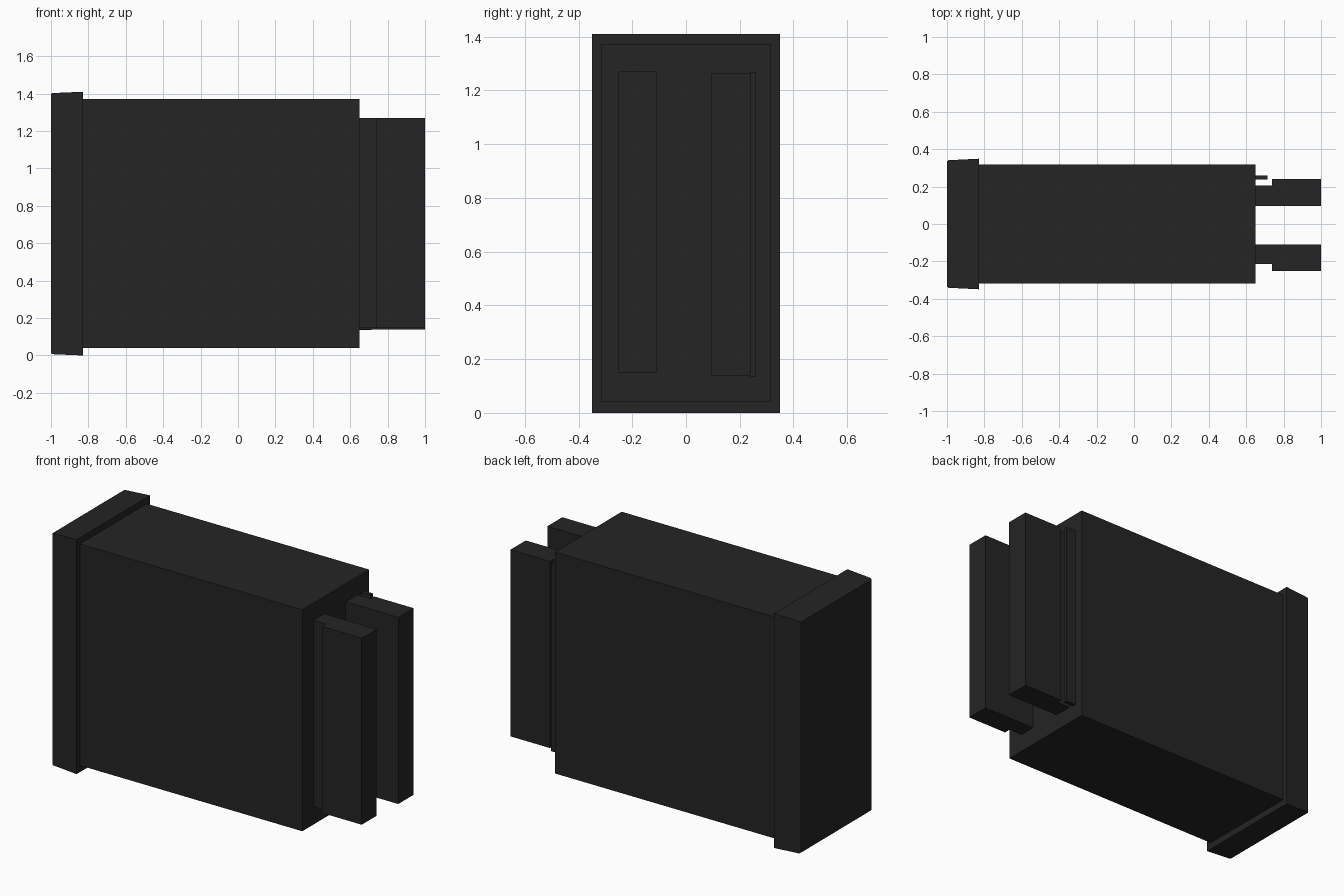
import bpy, bmesh

if "Cube" in bpy.data.objects:
    bpy.data.objects.remove(bpy.data.objects["Cube"])

mat = bpy.data.materials.new("black_plastic")
mat.diffuse_color = (0.018, 0.018, 0.018, 1)
mat.use_nodes = True
mat.node_tree.nodes["Principled BSDF"].inputs["Base Color"].default_value = mat.diffuse_color


def finish(name, bm):
    bmesh.ops.recalc_face_normals(bm, faces=bm.faces)
    me = bpy.data.meshes.new(name)
    bm.to_mesh(me)
    bm.free()
    me.materials.append(mat)
    ob = bpy.data.objects.new(name, me)
    bpy.context.collection.objects.link(ob)
    return ob


def box(name, x, y, z):
    bm = bmesh.new()
    bmesh.ops.create_cube(bm, size=1)
    for v in bm.verts:
        v.co = [r[0] if c < 0 else r[1] for c, r in zip(v.co, (x, y, z))]
    return finish(name, bm)


def extrude_plan(name, pts, z0, z1):
    """Extrude an outline in the xy plane from z0 to z1."""
    bm = bmesh.new()
    face = bm.faces.new([bm.verts.new((x, y, z0)) for x, y in pts])
    new = bmesh.ops.extrude_face_region(bm, geom=[face])["geom"]
    for v in new:
        if isinstance(v, bmesh.types.BMVert):
            v.co.z = z1
    return finish(name, bm)


def loft_bezel(name, sections, zc):
    """Stack rectangular sections (x, half width, half height) along x."""
    bm = bmesh.new()
    rings = [[bm.verts.new((x, sy * w, zc + sz * h))
              for sy, sz in ((-1, -1), (1, -1), (1, 1), (-1, 1))]
             for x, w, h in sections]
    for a, b in zip(rings, rings[1:]):
        for i in range(4):
            j = (i + 1) % 4
            bm.faces.new((a[i], a[j], b[j], b[i]))
    bm.faces.new(rings[0])
    bm.faces.new(rings[-1])
    return finish(name, bm)


# Main housing
box("housing", (-0.84, 0.65), (-0.317, 0.317), (0.04, 1.372))

# Front bezel: slightly flared towards the housing, small front chamfer
loft_bezel("front_bezel", [(-1.0, 0.335, 0.693), (-0.992, 0.341, 0.698),
                           (-0.83, 0.349, 0.705)], 0.705)

# Rear terminal blocks: narrow neck with an outward step
for name, side, inner, neck, outer, z0, z1 in (
        ("terminal_block_left", 1, 0.095, 0.207, 0.24, 0.14, 1.263),
        ("terminal_block_right", -1, 0.11, 0.213, 0.252, 0.148, 1.27)):
    outline = [(0.64, inner), (1.0, inner), (1.0, outer),
               (0.737, outer), (0.737, neck), (0.64, neck)]
    extrude_plan(name, [(x, side * y) for x, y in outline], z0, z1)

# Thin guide rib beside the left block
box("guide_rib", (0.64, 0.715), (0.237, 0.26), (0.135, 1.268))
